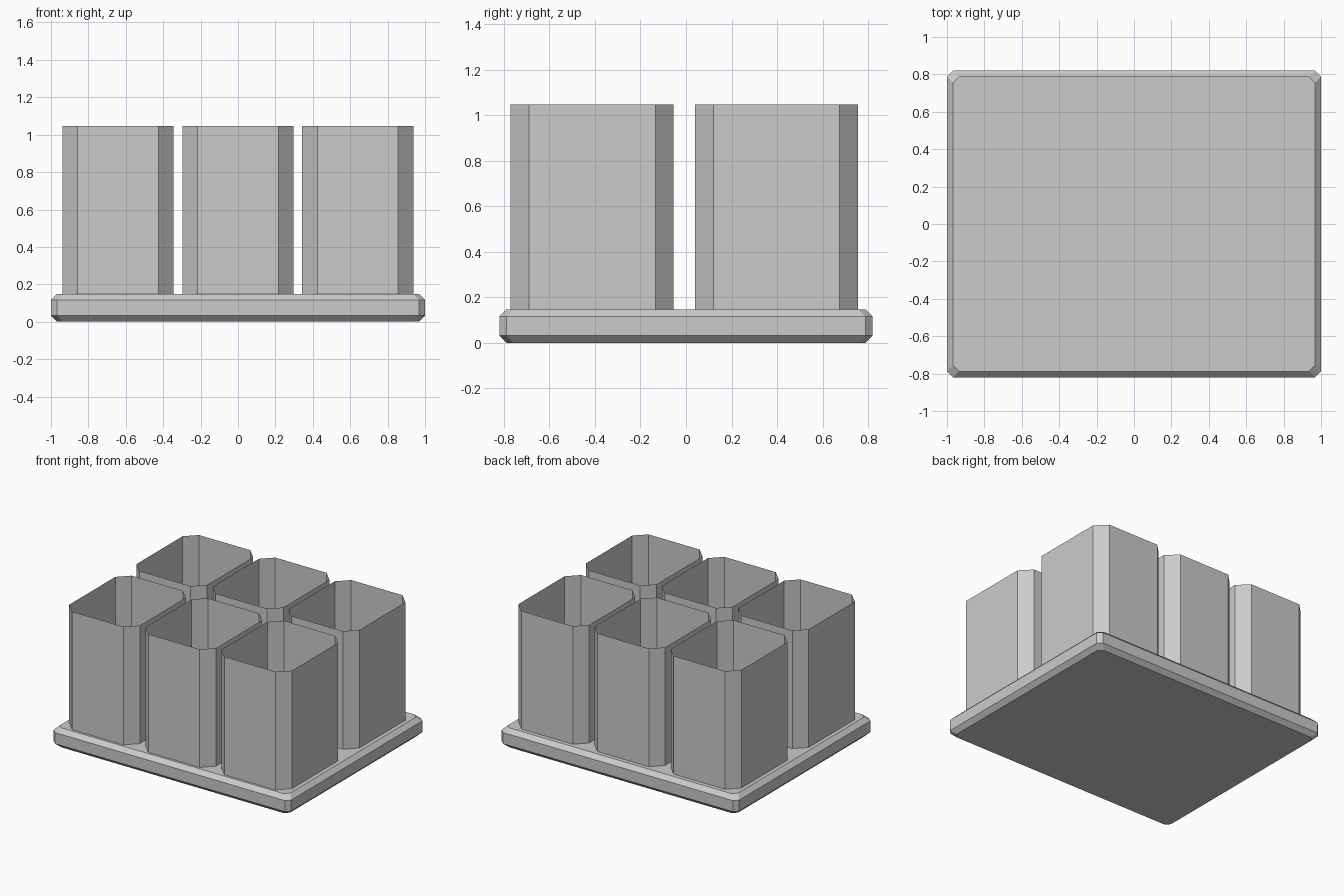
import bpy
import bmesh

cube = bpy.data.objects.get("Cube")
if cube:
    bpy.data.objects.remove(cube, do_unlink=True)

grey = bpy.data.materials.new("plain grey")
grey.use_nodes = True
colour = (0.6, 0.6, 0.6, 1)
grey.diffuse_color = colour
grey.node_tree.nodes["Principled BSDF"].inputs["Base Color"].default_value = colour


def octagon(hx, hy, cut):
    """Counter-clockwise rectangle outline with chamfered corners."""
    return [(hx, cut - hy), (hx, hy - cut), (hx - cut, hy), (cut - hx, hy),
            (-hx, hy - cut), (-hx, cut - hy), (cut - hx, -hy), (hx - cut, -hy)]


def loft(name, sections, location=(0, 0, 0), caps=False):
    """Join stacked octagons, each given as (half x, half y, corner cut, z)."""
    bm = bmesh.new()
    rings = [[bm.verts.new((x, y, z)) for x, y in octagon(hx, hy, cut)]
             for hx, hy, cut, z in sections]
    for low, high in zip(rings, rings[1:]):
        for i in range(len(low)):
            j = (i + 1) % len(low)
            bm.faces.new((low[i], low[j], high[j], high[i]))
    if caps:
        bm.faces.new(rings[0][::-1])
        bm.faces.new(rings[-1])
    mesh = bpy.data.meshes.new(name)
    bm.to_mesh(mesh)
    bm.free()
    mesh.materials.append(grey)
    obj = bpy.data.objects.new(name, mesh)
    obj.location = location
    bpy.context.collection.objects.link(obj)


# Bevelled tray base
HX, HY, TOP, BEVEL = 1.0, 0.82, 0.148, 0.032
loft("base", [(HX - BEVEL, HY - BEVEL, BEVEL, 0),
              (HX, HY, BEVEL, BEVEL),
              (HX, HY, BEVEL, TOP - BEVEL),
              (HX - BEVEL, HY - BEVEL, BEVEL, TOP)], caps=True)

# Six open, thin-walled cups in a grid
for row, y in (("front", -0.412), ("back", 0.398)):
    for column, x in (("right", -0.642), ("middle", 0), ("left", 0.64)):
        loft(f"{row}_{column}_cup",
             [(0.297, 0.358, 0.081, TOP), (0.297, 0.358, 0.081, 1.047)], (x, y, 0))
